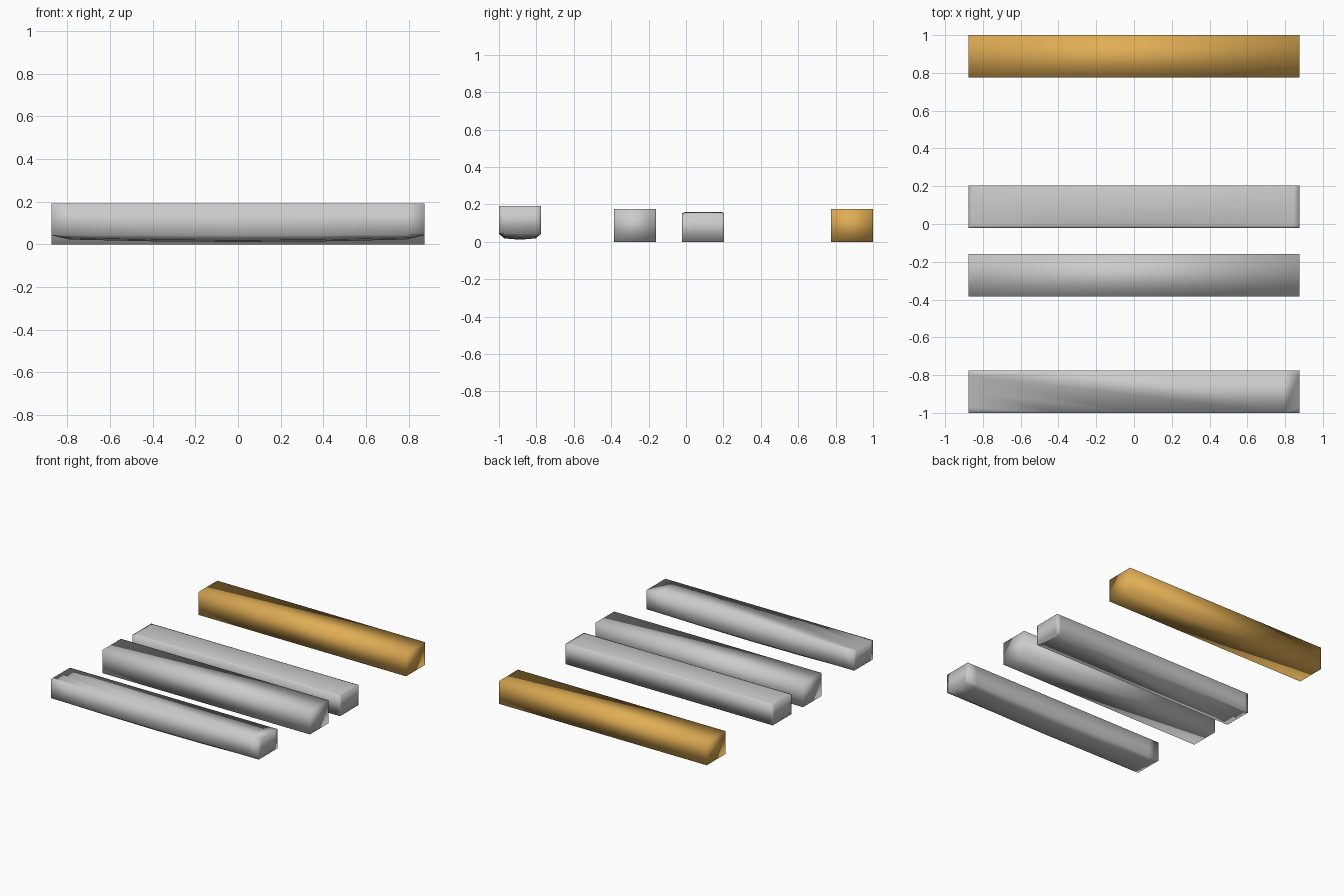
import bpy, bmesh

if "Cube" in bpy.data.objects:
    bpy.data.objects.remove(bpy.data.objects["Cube"])

HALF_L, HALF_W = 0.875, 0.1125


def finish(name, bm, color=None):
    bmesh.ops.recalc_face_normals(bm, faces=bm.faces)
    for f in bm.faces:
        f.smooth = True
    me = bpy.data.meshes.new(name)
    bm.to_mesh(me)
    bm.free()
    ob = bpy.data.objects.new(name, me)
    bpy.context.collection.objects.link(ob)
    if color:
        mat = bpy.data.materials.new(name + "_colour")
        mat.diffuse_color = color
        mat.use_nodes = True
        mat.node_tree.nodes["Principled BSDF"].inputs["Base Color"].default_value = mat.diffuse_color
        me.materials.append(mat)
    return ob


def plain_bar(name, y, z0, z1, color=None):
    bm = bmesh.new()
    bmesh.ops.create_cube(bm, size=1)
    for v in bm.verts:
        v.co = (v.co.x * 2 * HALF_L, y + v.co.y * 2 * HALF_W,
                (z0 + z1) / 2 + v.co.z * (z1 - z0))
    return finish(name, bm, color)


def crowned_bar(name, y, flat, rim, peak, inset_x, inset_y):
    """Bar with one flat side and a gently domed opposite side."""
    bm = bmesh.new()
    ix, iy = HALF_L - inset_x, HALF_W - inset_y
    xs = [-HALF_L, -ix, -ix / 2, 0, ix / 2, ix, HALF_L]
    ys = [-HALF_W, -iy, 0, iy, HALF_W]

    def height(px, py):
        if abs(px) == HALF_L or abs(py) == HALF_W:
            return rim
        k = 0.35 * (px / ix) ** 2 + 0.22 * (py / iy) ** 2
        return peak + (rim - peak) * k

    grid = [[bm.verts.new((px, y + py, height(px, py))) for py in ys] for px in xs]
    for i in range(len(xs) - 1):
        for j in range(len(ys) - 1):
            bm.faces.new((grid[i][j], grid[i + 1][j], grid[i + 1][j + 1], grid[i][j + 1]))
    # walls and flat side
    rim_edges = [e for e in bm.edges if e.is_boundary]
    ext = bmesh.ops.extrude_edge_only(bm, edges=rim_edges)["geom"]
    for v in ext:
        if isinstance(v, bmesh.types.BMVert):
            v.co.z = flat
    loop = [e for e in ext if isinstance(e, bmesh.types.BMEdge) and e.is_boundary]
    bmesh.ops.contextual_create(bm, geom=loop)
    return finish(name, bm)


# front bar, domed underneath
crowned_bar("front_bar", -0.8875, 0.19, 0.043, 0.011, 0.085, 0.028)
# second bar, plain
plain_bar("second_bar", -0.272, 0.0, 0.175)
# third bar, slightly crowned top
crowned_bar("third_bar", 0.092, 0.0, 0.152, 0.16, 0.03, 0.012)
# gold bar at the back
plain_bar("gold_bar", 0.8875, 0.0, 0.175, (0.75, 0.42, 0.09, 1))
